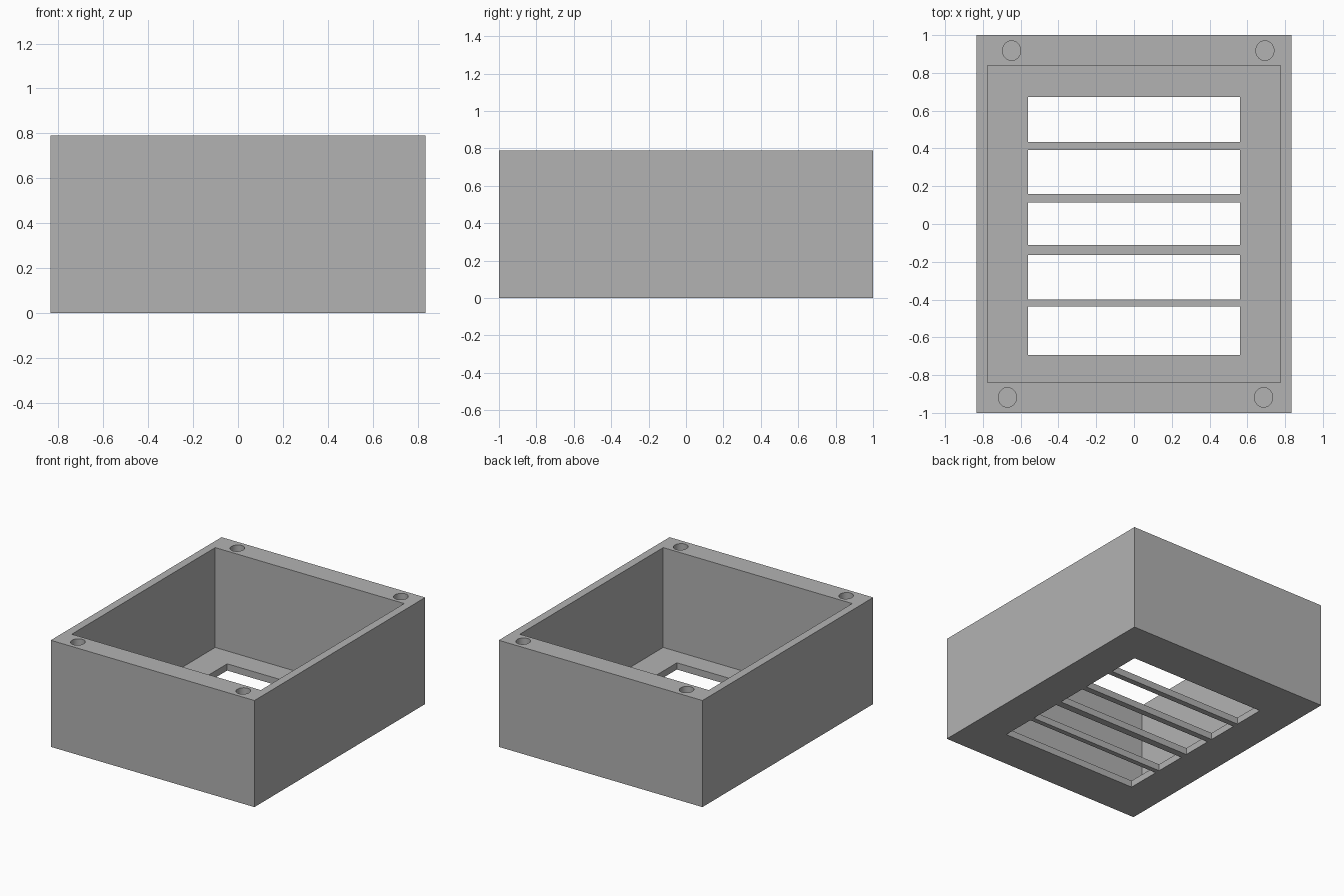
import bpy
import math

cube = bpy.data.objects.get("Cube")
if cube:
    bpy.data.objects.remove(cube, do_unlink=True)

WIDTH, LENGTH, HEIGHT = 1.67, 2.0, 0.79
FLOOR = 0.05
HOLE_DEPTH = 0.3

grey = bpy.data.materials.new("plain grey")
grey.use_nodes = True
grey.diffuse_color = (0.448, 0.448, 0.448, 1)
grey.node_tree.nodes["Principled BSDF"].inputs["Base Color"].default_value = (0.448, 0.448, 0.448, 1)


def block(name, x, y, z):
    """Box from (min, max) pairs along each axis."""
    spans = (x, y, z)
    bpy.ops.mesh.primitive_cube_add(size=1, location=[(a + b) / 2 for a, b in spans])
    obj = bpy.context.object
    obj.name = name
    obj.scale = [b - a for a, b in spans]
    bpy.ops.object.transform_apply(location=True, rotation=False, scale=True)
    obj.data.materials.append(grey)
    return obj


def cut(target, cutter):
    """Subtract the cutter for good and delete it."""
    mod = target.modifiers.new("cut", "BOOLEAN")
    mod.operation = "DIFFERENCE"
    mod.solver = "EXACT"
    mod.object = cutter
    bpy.context.view_layer.objects.active = target
    bpy.ops.object.modifier_apply(modifier=mod.name)
    bpy.data.objects.remove(cutter, do_unlink=True)


# Outer box, hollowed from above
box = block("vented_box", (-WIDTH / 2, WIDTH / 2), (-LENGTH / 2, LENGTH / 2), (0, HEIGHT))
cut(box, block("cavity_cutter", (-0.775, 0.775), (-0.84, 0.84), (FLOOR, HEIGHT + 0.1)))

# Vent slots through the floor
for low, high in ((0.435, 0.673), (0.16, 0.392), (-0.11, 0.115), (-0.40, -0.163), (-0.693, -0.437)):
    cut(box, block("slot_cutter", (-0.56, 0.56), (low, high), (-0.1, FLOOR + 0.1)))

# Blind screw holes in the end walls
for x, y in ((-0.648, 0.918), (0.693, 0.918), (-0.67, -0.918), (0.686, -0.918)):
    bpy.ops.mesh.primitive_cylinder_add(vertices=32, radius=0.05, depth=2 * HOLE_DEPTH,
                                        location=(x, y, HEIGHT))
    hole = bpy.context.object
    hole.name = "screw_hole_cutter"
    hole.scale = (0.96, 1.04, 1)
    hole.data.materials.append(grey)
    cut(box, hole)

# Round the hole walls, keep the box edges sharp
bpy.ops.object.select_all(action="DESELECT")
box.select_set(True)
bpy.context.view_layer.objects.active = box
bpy.ops.object.shade_smooth_by_angle(angle=math.radians(30))
